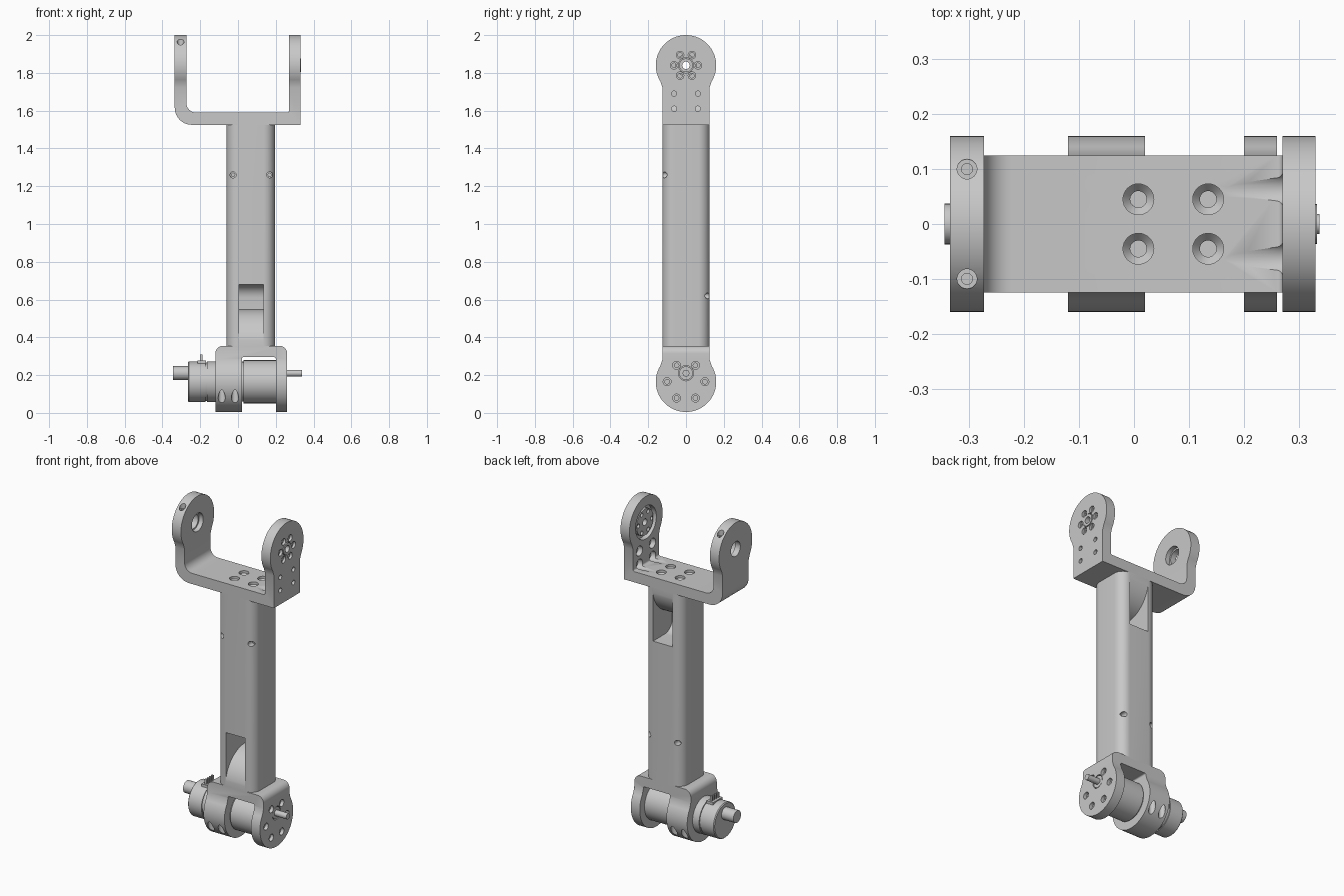
import bpy, bmesh, math
from mathutils import Vector

if "Cube" in bpy.data.objects:
    bpy.data.objects.remove(bpy.data.objects["Cube"], do_unlink=True)

grey = bpy.data.materials.new("machined_grey")
grey.use_nodes = True
grey.diffuse_color = (0.58, 0.58, 0.58, 1)
grey.node_tree.nodes["Principled BSDF"].inputs["Base Color"].default_value = (0.58, 0.58, 0.58, 1)


def make(name, bm):
    bmesh.ops.recalc_face_normals(bm, faces=bm.faces)
    mesh = bpy.data.meshes.new(name)
    bm.to_mesh(mesh)
    bm.free()
    mesh.materials.append(grey)
    obj = bpy.data.objects.new(name, mesh)
    bpy.context.collection.objects.link(obj)
    return obj


def prism(name, points, axis, a, b):
    """Extrude a 2D outline along an axis from a to b."""
    def place(p, h):
        return {"x": (h, p[0], p[1]), "y": (p[0], h, p[1]), "z": (p[0], p[1], h)}[axis]
    bm = bmesh.new()
    lo = [bm.verts.new(place(p, a)) for p in points]
    hi = [bm.verts.new(place(p, b)) for p in points]
    bm.faces.new(lo)
    bm.faces.new(hi)
    for i in range(len(points)):
        bm.faces.new((lo[i - 1], lo[i], hi[i], hi[i - 1]))
    return make(name, bm)


def lathe(name, profile, axis, origin, n=32):
    """Solid of revolution from (height, radius) pairs along an axis."""
    turn = Vector((0, 0, 1)).rotation_difference(Vector(axis))
    bm = bmesh.new()
    rings = []
    for h, r in profile:
        ring = []
        for i in range(n):
            t = math.tau * i / n
            ring.append(bm.verts.new(turn @ Vector((r * math.cos(t), r * math.sin(t), h)) + Vector(origin)))
        rings.append(ring)
    for lo, hi in zip(rings, rings[1:]):
        for i in range(n):
            bm.faces.new((lo[i - 1], lo[i], hi[i], hi[i - 1]))
    bm.faces.new(rings[0])
    bm.faces.new(rings[-1])
    return make(name, bm)


def rounded(corners, steps=8):
    """Outline from (u, v, radius) corners."""
    out = []
    for i, (u, v, r) in enumerate(corners):
        p = Vector((u, v))
        if r == 0:
            out.append(p)
            continue
        a = (Vector(corners[i - 1][:2]) - p).normalized()
        b = (Vector(corners[(i + 1) % len(corners)][:2]) - p).normalized()
        half = a.angle(b) / 2
        centre = p + (a + b).normalized() * r / math.sin(half)
        start = p + a * r / math.tan(half) - centre
        end = p + b * r / math.tan(half) - centre
        for k in range(steps + 1):
            t = k / steps * (math.pi - 2 * half)
            full = math.pi - 2 * half
            out.append(centre + (start * math.sin(full - t) + end * math.sin(t)) / math.sin(full))
    return out


def keyhole(cz, neck_end, s):
    """Side outline: round head on a straight neck; s flips it downward."""
    w, r = 0.125, 0.16
    pts = [(-w, neck_end), (w, neck_end), (w, cz - s * 0.118)]
    for i in range(65):
        t = math.radians(-32 + 244 * i / 64)
        pts.append((r * math.cos(t), cz + s * r * math.sin(t)))
    return pts + [(-w, cz - s * 0.118)]


def boolean(obj, tools, op="DIFFERENCE"):
    bpy.context.view_layer.objects.active = obj
    for tool in tools:
        mod = obj.modifiers.new("cut", "BOOLEAN")
        mod.operation, mod.solver, mod.object = op, "EXACT", tool
        bpy.ops.object.modifier_apply(modifier=mod.name)


def discard(tools):
    for tool in tools:
        bpy.data.objects.remove(tool, do_unlink=True)


X, Z = (1, 0, 0), (0, 0, 1)
HEAD, MOTOR, SHAFT = 1.84, 0.165, 0.21

# Upper fork: U outline trimmed by the keyhole side outline
fork = prism("upper_fork", rounded([
    (-0.335, 2.02, 0), (-0.335, 1.525, 0.09), (0.33, 1.525, 0), (0.33, 2.02, 0),
    (0.27, 2.02, 0), (0.27, 1.59, 0.01), (-0.273, 1.59, 0.05), (-0.273, 2.02, 0)]), "y", -0.18, 0.18)
trim = prism("trim", keyhole(HEAD, 1.5, 1), "x", -0.4, 0.4)
boolean(fork, [trim], "INTERSECT")
discard([trim])

# Fork holes: bearing bore, hub recess, set screws, base and side screws
cuts = [lathe("cut", [(-0.4, 0.045), (-0.3, 0.045), (-0.3, 0.055), (-0.2, 0.055)], X, (0, 0, HEAD), 48),
        lathe("cut", [(0.24, 0.1), (0.3, 0.1)], X, (0, 0, HEAD), 48)]
for y in (-0.1, 0.1):
    cuts.append(lathe("cut", [(1.92, 0.01), (1.945, 0.01), (1.945, 0.018), (2.1, 0.018)], Z, (-0.304, y, 0)))
for y in (-0.045, 0.045):
    for x in (0.008, 0.135):
        cuts.append(lathe("cut", [(1.51, 0.015), (1.56, 0.015), (1.575, 0.028), (1.62, 0.028)], Z, (x, y, 0)))
for y in (-0.063, 0.063):
    for z, start in ((1.61, 0.165), (1.69, 0.25)):
        cuts.append(lathe("cut", [(start, 0.02), (0.27, 0.03), (0.3, 0.03), (0.3, 0.014), (0.35, 0.014)], X, (0, y, z)))
boolean(fork, cuts)
discard(cuts)

# Hub sitting in the recess, drilled together with the fork
hub = lathe("drive_hub", [(0.277, 0.08), (0.302, 0.08)], X, (0, 0, HEAD), 48)
boss = lathe("hub_boss", [(0.3, 0.036), (0.333, 0.036)], X, (0, 0, HEAD))
drills = [lathe("drill", [(0.25, 0.02), (0.35, 0.02)], X, (0, 0, HEAD))]
boolean(boss, drills)
discard(drills)
drills = [lathe("drill", [(0.25, 0.02), (0.32, 0.02), (0.32, 0.04), (0.35, 0.04)], X, (0, 0, HEAD))]
for i in range(6):
    t = math.radians(60 * i)
    drills.append(lathe("drill", [(0.25, 0.012), (0.315, 0.012), (0.315, 0.02), (0.35, 0.02)], X,
                        (0, 0.063 * math.cos(t), HEAD + 0.063 * math.sin(t)), 24))
boolean(fork, drills)
boolean(hub, drills)
discard(drills)

# Arm tube with a scooped cable window at each end, mirrored end for end
tube = prism("arm_tube", rounded([(-0.06, -0.125, 0.06), (0.195, -0.125, 0.06),
                                  (0.195, 0.125, 0.06), (-0.06, 0.125, 0.06)], 12), "z", 0.35, 1.53)
scoop = []
for i in range(17):
    t = math.pi / 2 * i / 16
    scoop.append((0.06 - 0.187 * math.cos(t), 0.36 + 0.187 * math.sin(t)))
scoop += rounded([(0.06, 0.55, 0), (0.06, 0.68, 0.07), (-0.15, 0.68, 0), (-0.15, 0.36, 0)])
middle = 0.94
cuts = []
for s in (1, -1):
    cuts.append(prism("cut", [(s * y, middle + s * (z - middle)) for y, z in scoop], "x", 0.005, 0.135))
    for x in (-0.026, 0.168):
        cuts.append(lathe("cut", [(-0.15, 0.016), (-0.08, 0.016), (-0.08, 0.009), (-0.05, 0.009)],
                          (0, s, 0), (x, 0, middle + s * 0.32)))
boolean(tube, cuts)
discard(cuts)

# Lower bracket: motor clamp and face plate joined by a bridge
bracket = prism("lower_bracket", rounded([
    (-0.12, -0.02, 0), (-0.12, 0.355, 0.04), (0.26, 0.355, 0.04), (0.26, -0.02, 0),
    (0.2, -0.02, 0), (0.2, 0.295, 0.008), (0.02, 0.295, 0.008), (0.02, -0.02, 0)]), "y", -0.18, 0.18)
trim = prism("trim", keyhole(MOTOR, 0.38, -1), "x", -0.4, 0.4)
boolean(bracket, [trim], "INTERSECT")
discard([trim])
cuts = []
for y in (-0.135, 0.135):
    for x in (-0.086, -0.016):
        cuts.append(lathe("cut", [(-0.05, 0.019), (0.17, 0.019)], Z, (x, y, 0)))
for i in range(6):
    t = math.radians(60 * i)
    cuts.append(lathe("cut", [(0.22, 0.012), (0.24, 0.012), (0.24, 0.021), (0.28, 0.021)], X,
                      (0, 0.1 * math.cos(t), MOTOR + 0.1 * math.sin(t)), 24))
cuts.append(lathe("cut", [(0.24, 0.04), (0.28, 0.04)], X, (0, 0, SHAFT)))
boolean(bracket, cuts)
discard(cuts)

# Motor body with stepped diameters, and its shafts
lathe("motor_body", [(-0.265, 0.102), (-0.26, 0.107), (-0.172, 0.107), (-0.172, 0.102), (-0.164, 0.102),
                     (-0.164, 0.108), (-0.05, 0.108), (-0.05, 0.106), (0.028, 0.106), (0.028, 0.114),
                     (0.205, 0.114)], X, (0, 0, MOTOR), 64)
lathe("rear_shaft", [(-0.345, 0.037), (-0.26, 0.037)], X, (0, 0, SHAFT))
lathe("output_boss", [(0.235, 0.036), (0.258, 0.036)], X, (0, 0, SHAFT))
lathe("output_shaft", [(0.25, 0.018), (0.338, 0.018)], X, (0, 0, SHAFT))

# Cable connector on top of the motor
prism("connector_base", [(-0.215, 0.25), (-0.17, 0.25), (-0.17, 0.278), (-0.215, 0.278)], "y", -0.045, 0.045)
for i in range(4):
    y = -0.03 + 0.02 * i
    prism("connector_pin", [(-0.2, 0.27), (-0.188, 0.27), (-0.188, 0.308), (-0.2, 0.308)], "y", y - 0.005, y + 0.005)

# Smooth curved faces, keep sharp edges
bpy.ops.object.select_all(action="DESELECT")
for obj in bpy.context.collection.objects:
    if obj.type == "MESH" and grey.name in obj.data.materials:
        obj.select_set(True)
        bpy.context.view_layer.objects.active = obj
bpy.ops.object.shade_smooth_by_angle(angle=math.radians(30))
